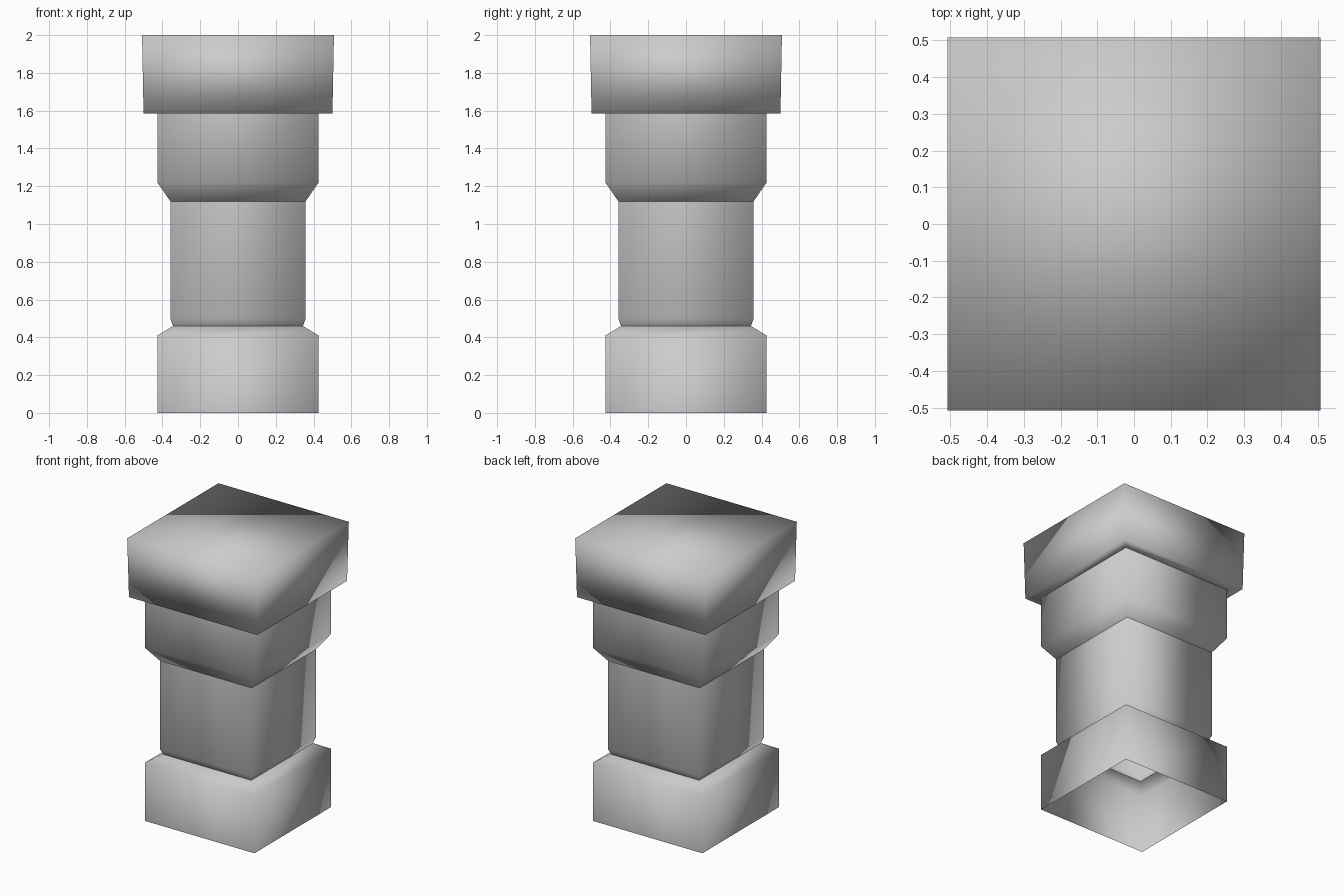
import bpy, bmesh

cube = bpy.data.objects.get("Cube")
if cube:
    bpy.data.objects.remove(cube, do_unlink=True)

# One plain stone colour
stone = bpy.data.materials.new("grey stone")
stone.use_nodes = True
colour = (0.6, 0.6, 0.6, 1)
stone.diffuse_color = colour
stone.node_tree.nodes["Principled BSDF"].inputs["Base Color"].default_value = colour


def square_loft(name, profile, close_top=False):
    """Square shell through (half width, height) steps, smooth all over."""
    bm = bmesh.new()
    corners = [(-1, -1), (1, -1), (1, 1), (-1, 1)]
    rings = [[bm.verts.new((x * w, y * w, z)) for x, y in corners] for w, z in profile]
    for low, high in zip(rings, rings[1:]):
        for i in range(4):
            j = (i + 1) % 4
            bm.faces.new((low[i], low[j], high[j], high[i]))
    if close_top:
        bm.faces.new(rings[-1])
    for face in bm.faces:
        face.smooth = True
    mesh = bpy.data.meshes.new(name)
    bm.to_mesh(mesh)
    bm.free()
    mesh.materials.append(stone)
    obj = bpy.data.objects.new(name, mesh)
    bpy.context.collection.objects.link(obj)
    return obj


# Hollow base with sloped shoulder
square_loft("base", [(0.427, 0), (0.427, 0.41), (0.344, 0.46)])
# Shaft with a narrow chamfered foot
square_loft("shaft", [(0.344, 0.46), (0.358, 0.5), (0.358, 1.12)])
# Collar flaring out above the shaft
square_loft("collar", [(0.358, 1.12), (0.427, 1.22), (0.427, 1.585)])
# Cap with underside lip and flat top
square_loft("cap", [(0.427, 1.585), (0.5, 1.585), (0.508, 2)], close_top=True)
